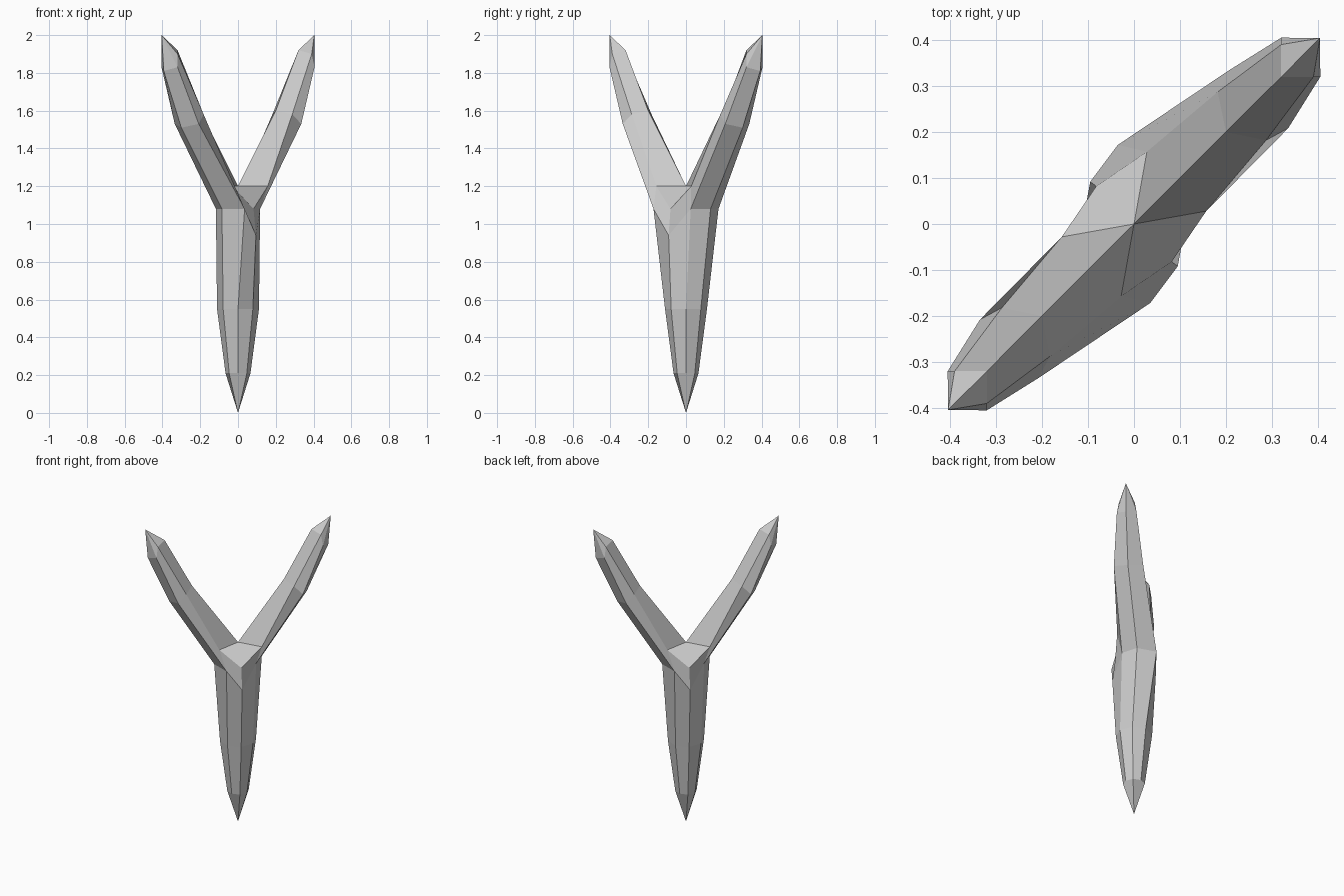
import bpy, bmesh
from math import cos, sin, pi
from mathutils import Vector

if "Cube" in bpy.data.objects:
    bpy.data.objects.remove(bpy.data.objects["Cube"])

bm = bmesh.new()


def ring(points):
    return [bm.verts.new(p) for p in points]


def half_turn(points):
    return [(-x, -y, z) for x, y, z in points]


def bridge(a, b):
    n = len(a)
    for i in range(n):
        j = (i + 1) % n
        bm.faces.new((a[i], a[j], b[j], b[i]))


def octagon(r, z):
    return [(r * cos(k * pi / 4 - pi / 2), r * sin(k * pi / 4 - pi / 2), z) for k in range(8)]


# Eight-sided stem, pointed at the foot and flaring into the fork
foot = bm.verts.new((0, 0, 0))
low = ring(octagon(0.066, 0.21))
mid = ring(octagon(0.111, 0.55))
quarter = [(0.035, -0.172, 1.08), (0.095, -0.092, 0.94), (0.117, 0.025, 1.08), (0.085, 0.13, 1.08)]
top = ring(quarter + half_turn(quarter))
bridge(low, mid)
bridge(mid, top)
for k in range(0, 8, 2):
    bm.faces.new((foot, low[k - 1], low[k], low[(k + 1) % 8]))

# Crotch of the fork, with one saddle face on each side
crotch = bm.verts.new((0, 0, 1.2))
shoulder = [(0.157, 0.028, 1.2), (0.028, 0.157, 1.2)]
sh = ring(shoulder + half_turn(shoulder))
saddle = ring([(0.082, -0.082, 1.08), (-0.082, 0.082, 1.08)])
for s in (0, 1):
    right, left = sh[2 * s], sh[3 - 2 * s]
    e, d, f = (top[4 * s + i] for i in range(3))
    bm.faces.new((crotch, left, saddle[s], right))
    bm.faces.new((left, e, d, saddle[s]))
    bm.faces.new((saddle[s], d, f, right))

# Two six-sided prongs, the second a half turn of the first
elbow = [(0.2, 0.2, 1.6), (0.287, 0.182, 1.58), (0.335, 0.208, 1.53),
         (0.3, 0.3, 1.51), (0.208, 0.335, 1.53), (0.182, 0.287, 1.58)]
end = [(0.32, 0.32, 1.92), (0.39, 0.32, 1.9), (0.405, 0.32, 1.83),
       (0.393, 0.393, 1.81), (0.32, 0.405, 1.83), (0.32, 0.39, 1.9)]
for s in (0, 1):
    root = [crotch, sh[2 * s], top[2 + 4 * s], top[3 + 4 * s], top[(4 + 4 * s) % 8], sh[2 * s + 1]]
    a = ring(half_turn(elbow) if s else elbow)
    b = ring(half_turn(end) if s else end)
    c = -0.404 if s else 0.404
    tip = bm.verts.new((c, c, 2))
    bridge(root, a)
    bridge(a, b)
    for i in range(6):
        bm.faces.new((b[i], b[(i + 1) % 6], tip))

bmesh.ops.recalc_face_normals(bm, faces=bm.faces[:])
mesh = bpy.data.meshes.new("forked_stick")
bm.to_mesh(mesh)
bm.free()
obj = bpy.data.objects.new("forked_stick", mesh)
bpy.context.collection.objects.link(obj)
